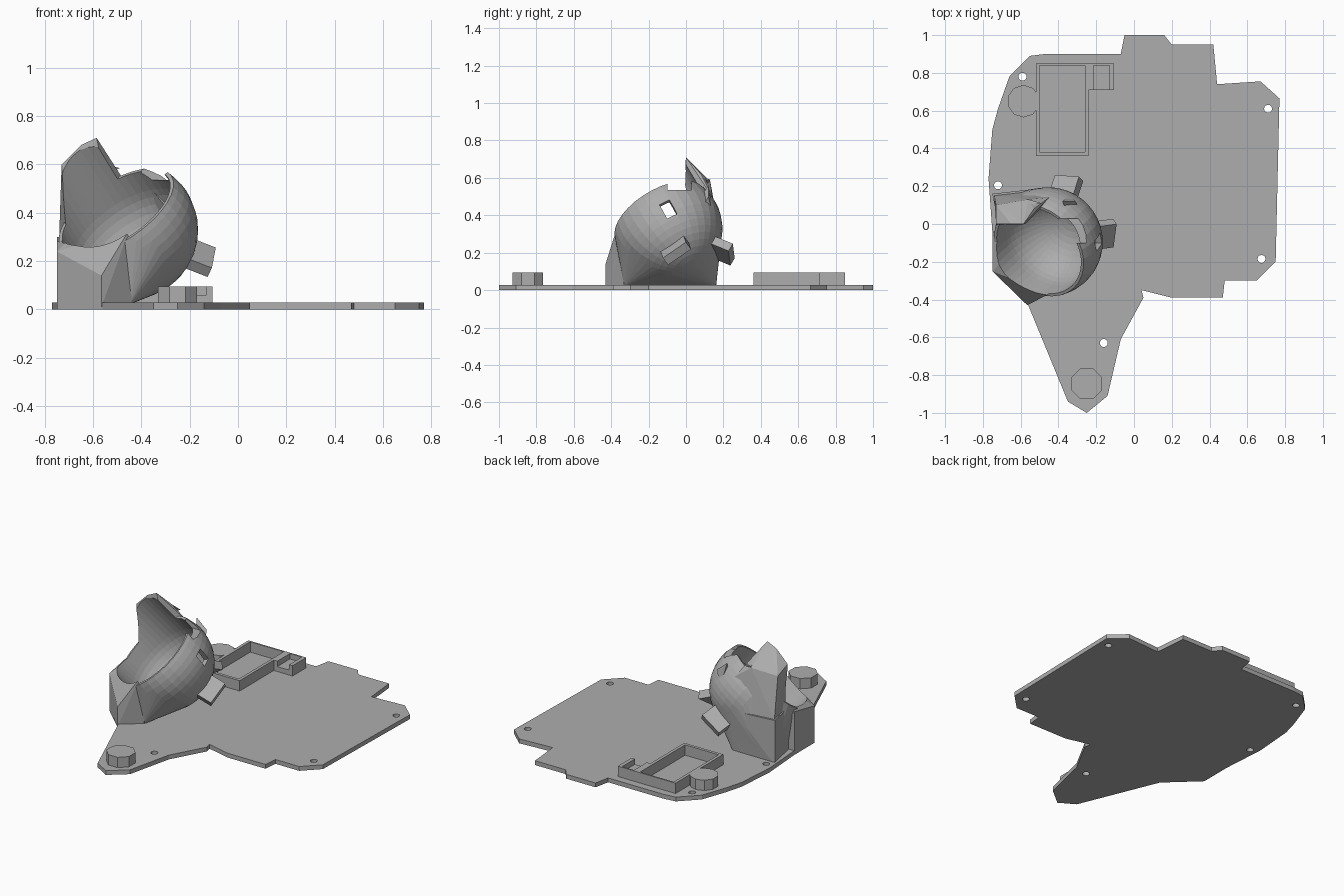
import bpy, bmesh, math
from mathutils import Vector, Matrix

if "Cube" in bpy.data.objects:
    bpy.data.objects.remove(bpy.data.objects["Cube"], do_unlink=True)

grey = bpy.data.materials.new("plain grey")
grey.use_nodes = True
colour = (0.42, 0.42, 0.42, 1)
grey.diffuse_color = colour
grey.node_tree.nodes["Principled BSDF"].inputs["Base Color"].default_value = colour

CENTRE = Vector((-0.455, -0.095, 0.33))      # middle of the ball socket
AXIS = Vector((-0.49, -0.45, 0.75)).normalized()  # way the socket opens
BASE = 0.028                                  # plate thickness


def finish(name, bm):
    bmesh.ops.recalc_face_normals(bm, faces=bm.faces)
    mesh = bpy.data.meshes.new(name)
    bm.to_mesh(mesh)
    bm.free()
    ob = bpy.data.objects.new(name, mesh)
    bpy.context.collection.objects.link(ob)
    mesh.materials.append(grey)
    return ob


def prism(name, outline, z0, z1):
    bm = bmesh.new()
    face = bm.faces.new([bm.verts.new((x, y, z0)) for x, y in outline])
    ext = bmesh.ops.extrude_face_region(bm, geom=[face])
    verts = [g for g in ext["geom"] if isinstance(g, bmesh.types.BMVert)]
    bmesh.ops.translate(bm, verts=verts, vec=(0, 0, z1 - z0))
    return finish(name, bm)


def box(name, x0, x1, y0, y1, z0, z1):
    return prism(name, [(x0, y0), (x1, y0), (x1, y1), (x0, y1)], z0, z1)


def disc(name, x, y, radius, z0, z1, sides):
    angles = [math.tau * (i + 0.5) / sides for i in range(sides)]
    return prism(name, [(x + radius * math.cos(a), y + radius * math.sin(a))
                        for a in angles], z0, z1)


def hull(name, points):
    bm = bmesh.new()
    for p in points:
        bm.verts.new(p)
    res = bmesh.ops.convex_hull(bm, input=bm.verts)
    junk = {g for g in res["geom_interior"] + res["geom_unused"]
            if isinstance(g, bmesh.types.BMVert)}
    bmesh.ops.delete(bm, geom=list(junk), context="VERTS")
    bmesh.ops.dissolve_limit(bm, angle_limit=0.01, verts=bm.verts, edges=bm.edges)
    return finish(name, bm)


def ball_points(radius, centre, segments, rings):
    turn = AXIS.to_track_quat("Z", "Y")
    pts = []
    for r in range(rings + 1):
        a = math.pi * r / rings
        for s in range(segments):
            b = math.tau * s / segments
            v = Vector((math.sin(a) * math.cos(b), math.sin(a) * math.sin(b), math.cos(a)))
            pts.append(centre + turn @ (v * radius))
            if r in (0, rings):
                break
    return pts


def radial_box(name, centre, depth, width, thick):
    """Box whose depth points away from the socket middle."""
    d = (centre - CENTRE).normalized()
    w = AXIS.cross(d).normalized()
    t = d.cross(w)
    bm = bmesh.new()
    m = Matrix((d, w, t)).transposed().to_4x4()
    m.translation = centre
    bmesh.ops.create_cube(bm, size=1, matrix=m @ Matrix.Diagonal((depth, width, thick, 1)))
    return finish(name, bm)


def cut(ob, cutters):
    for c in cutters:
        mod = ob.modifiers.new("cut", "BOOLEAN")
        mod.operation = "DIFFERENCE"
        mod.solver = "EXACT"
        mod.object = c
        bpy.context.view_layer.objects.active = ob
        bpy.ops.object.modifier_apply(modifier=mod.name)


def discard(cutters):
    for c in cutters:
        bpy.data.objects.remove(c, do_unlink=True)


# Base plate with screw holes
outline = [(-0.05, 1), (0.16, 1), (0.2, 0.95), (0.42, 0.95), (0.44, 0.74), (0.67, 0.755),
           (0.77, 0.665), (0.75, -0.2), (0.65, -0.3), (0.48, -0.3), (0.47, -0.39),
           (0.2, -0.39), (0.04, -0.35), (0.05, -0.39), (-0.07, -0.61), (-0.14, -0.91),
           (-0.25, -1), (-0.35, -0.94), (-0.56, -0.43), (-0.75, -0.25), (-0.75, -0.04),
           (-0.77, 0.24), (-0.75, 0.5), (-0.72, 0.61), (-0.66, 0.78), (-0.55, 0.89),
           (-0.47, 0.9), (-0.07, 0.9)]
plate = prism("base_plate", outline, 0, BASE)
holes = [disc("screw_hole", x, y, 0.021, -0.1, 0.2, 16) for x, y in
         [(-0.59, 0.78), (-0.72, 0.205), (0.71, 0.61), (0.675, -0.185), (-0.16, -0.63)]]
cut(plate, holes)
discard(holes)

# Raised feet mounts
disc("front_foot_mount", -0.25, -0.845, 0.088, BASE, 0.095, 8)
disc("rear_foot_mount", -0.585, 0.65, 0.086, BASE, 0.095, 10)

# Battery tray and its small side pocket
TOP = 0.095
for n, (x0, x1, y0, y1) in {
        "tray_left_wall": (-0.52, -0.5, 0.36, 0.85), "tray_right_wall": (-0.26, -0.24, 0.36, 0.85),
        "tray_front_wall": (-0.5, -0.26, 0.36, 0.38), "tray_back_wall": (-0.5, -0.26, 0.84, 0.85),
        "pocket_left_wall": (-0.24, -0.215, 0.71, 0.85),
        "pocket_right_wall": (-0.13, -0.105, 0.71, 0.85),
        "pocket_back_wall": (-0.215, -0.13, 0.84, 0.85)}.items():
    box(n, x0, x1, y0, y1, BASE, TOP)
box("pocket_floor", -0.215, -0.13, 0.71, 0.84, BASE, 0.06)

# Cavity cutter: the ball swept out along the opening axis
inner = ball_points(0.256, CENTRE, 48, 24)
cavity = hull("cavity", inner + [p + AXIS * 0.6 for p in inner])

# Socket bowl: ball cut off at the rim and blended down to the plate
RIM = 0.1
shell = [p for p in ball_points(0.29, CENTRE, 32, 24) if (p - CENTRE).dot(AXIS) <= RIM]
turn = AXIS.to_track_quat("Z", "Y")
rim_radius = math.sqrt(0.29 ** 2 - RIM ** 2)
for i in range(32):
    a = math.tau * i / 32
    shell.append(CENTRE + turn @ Vector((rim_radius * math.cos(a), rim_radius * math.sin(a), RIM)))
ground = [(-0.45, -0.33, 0.02), (-0.45, 0.16, 0.02), (-0.7, 0.16, 0.02), (-0.7, -0.27, 0.02)]
bowl = hull("socket_bowl", shell + [Vector(p) for p in ground])

# Bearing slot and a chipped notch in the rim
slot = radial_box("slot", CENTRE + Vector((0.26, 0, 0.1)), 0.12, 0.06, 0.09)
notch = box("notch", -0.4, -0.15, -0.1, 0.03, 0.535, 0.8)
cut(bowl, [cavity, slot, notch])

# Front support post with sloping top
front_post = hull("front_post", [
    (-0.75, -0.25, 0.01), (-0.565, -0.43, 0.01), (-0.44, -0.33, 0.01), (-0.5, -0.04, 0.01),
    (-0.75, -0.04, 0.01), (-0.75, -0.25, 0.24), (-0.565, -0.43, 0.14), (-0.45, -0.37, 0.33),
    (-0.44, -0.33, 0.3), (-0.75, -0.04, 0.28), (-0.7, -0.2, 0.29)])

# Rear support post and the tall shield rising from it
rear_post = hull("rear_post", [
    (-0.75, 0.16, 0.01), (-0.48, 0.16, 0.01), (-0.71, -0.04, 0.01), (-0.5, -0.04, 0.01),
    (-0.75, 0.16, 0.3), (-0.48, 0.19, 0.3), (-0.71, -0.04, 0.3), (-0.5, -0.04, 0.3)])
shield = hull("rear_shield", [
    (-0.73, 0, 0.6), (-0.73, 0.1, 0.56), (-0.65, 0, 0.68), (-0.585, 0, 0.71),
    (-0.53, 0.08, 0.62), (-0.56, 0.13, 0.58), (-0.45, 0.14, 0.5), (-0.74, 0.15, 0.3),
    (-0.48, 0.18, 0.3), (-0.7, -0.04, 0.28), (-0.5, 0.0, 0.3)])
for part in (front_post, rear_post, shield):
    cut(part, [cavity])

# Bearing holders on the outside of the bowl
holders = [radial_box(n, Vector(p), 0.11, 0.15, 0.05) for n, p in [
    ("right_bearing_holder", (-0.16, -0.055, 0.215)), ("rear_bearing_holder", (-0.36, 0.195, 0.21))]]
for h in holders:
    cut(h, [cavity])
discard([cavity, slot, notch])

# Broken shards on the back of the rim
hull("shield_shard", [(-0.55, 0.1, 0.6), (-0.49, 0.11, 0.585), (-0.55, 0.12, 0.55), (-0.56, 0.13, 0.59)])
hull("rim_shard", [(-0.36, 0.08, 0.5), (-0.31, 0.12, 0.5), (-0.28, 0.06, 0.4),
                   (-0.34, 0.15, 0.38), (-0.38, 0.12, 0.56)])
